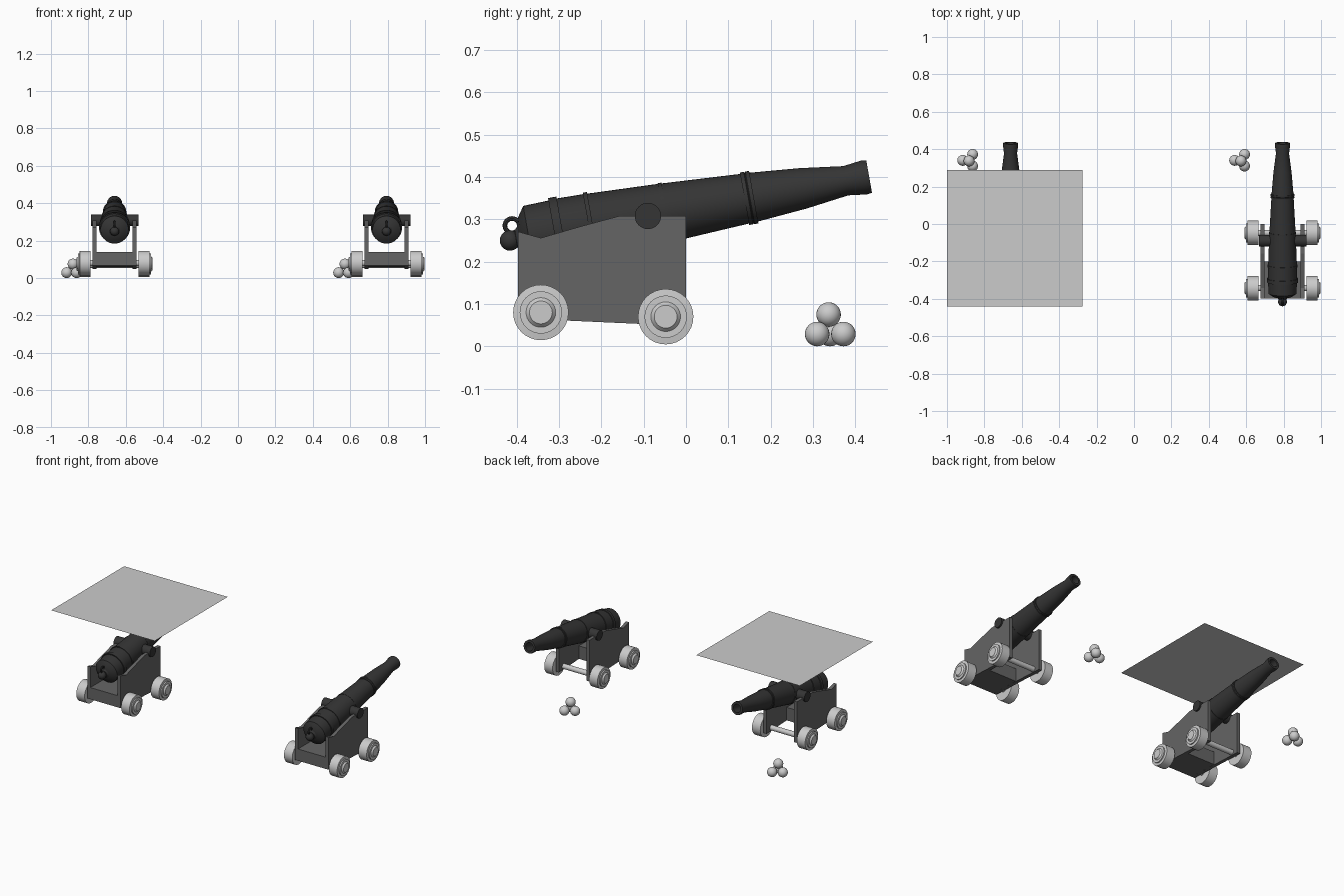
import bpy, bmesh, math
from mathutils import Matrix, Vector

if "Cube" in bpy.data.objects:
    bpy.data.objects.remove(bpy.data.objects["Cube"])

TILT = math.atan(0.178)
PIVOT = Vector((0, -0.09, 0.308))          # trunnion centre
CENTRES = {"left": -0.66, "right": 0.794}


def material(name, v):
    m = bpy.data.materials.new(name)
    m.diffuse_color = (v, v, v, 1)
    m.use_nodes = True
    m.node_tree.nodes["Principled BSDF"].inputs["Base Color"].default_value = m.diffuse_color
    return m


IRON = material("dark_iron", 0.035)
WOOD = material("dark_wood", 0.13)


def finish(name, bm, mat=None, smooth=True):
    bmesh.ops.recalc_face_normals(bm, faces=bm.faces)
    me = bpy.data.meshes.new(name)
    bm.to_mesh(me)
    bm.free()
    ob = bpy.data.objects.new(name, me)
    bpy.context.collection.objects.link(ob)
    if mat:
        me.materials.append(mat)
    if smooth:
        bpy.ops.object.select_all(action='DESELECT')
        ob.select_set(True)
        bpy.context.view_layer.objects.active = ob
        bpy.ops.object.shade_smooth_by_angle(angle=math.radians(30))
    return ob


def lathe(name, profile, matrix, mat=None, segs=32, closed=False):
    """Spin (radius, height) points around local z, then place."""
    bm = bmesh.new()
    vs = [bm.verts.new((r, 0, h)) for r, h in profile]
    pairs = list(zip(vs, vs[1:])) + ([(vs[-1], vs[0])] if closed else [])
    edges = [bm.edges.new(p) for p in pairs]
    bmesh.ops.spin(bm, geom=vs + edges, axis=(0, 0, 1), cent=(0, 0, 0),
                   angle=2 * math.pi, steps=segs, use_duplicate=False)
    bmesh.ops.remove_doubles(bm, verts=bm.verts, dist=1e-5)
    bm.transform(matrix)
    return finish(name, bm, mat)


def slab(name, outline, x0, x1, mat):
    """Extrude a (y, z) outline along x."""
    bm = bmesh.new()
    f = bm.faces.new([bm.verts.new((x0, y, z)) for y, z in outline])
    ext = bmesh.ops.extrude_face_region(bm, geom=[f])["geom"]
    bmesh.ops.translate(bm, vec=(x1 - x0, 0, 0),
                        verts=[v for v in ext if isinstance(v, bmesh.types.BMVert)])
    return finish(name, bm, mat, False)


def along_x(cx, y, z, side=1):
    return Matrix.Translation((cx, y, z)) @ Matrix.Rotation(side * math.pi / 2, 4, 'Y')


BARREL = [(0, -0.318), (0.022, -0.316), (0.03, -0.308), (0.05, -0.303), (0.075, -0.286),
          (0.077, -0.225), (0.083, -0.225), (0.083, -0.205), (0.0785, -0.205),
          (0.0775, -0.142), (0.081, -0.142), (0.081, -0.132), (0.077, -0.132),
          (0.0705, 0.036), (0.072, 0.036), (0.072, 0.045), (0.070, 0.045),
          (0.0595, 0.232), (0.063, 0.232), (0.063, 0.241), (0.061, 0.243), (0.063, 0.245),
          (0.063, 0.254), (0.0585, 0.254), (0.0485, 0.372), (0.035, 0.475),
          (0.0405, 0.518), (0.039, 0.531), (0.025, 0.531), (0.025, 0.40), (0, 0.40)]
CHEEK = [(-0.397, 0.271), (-0.343, 0.256), (-0.25, 0.283), (-0.157, 0.308),
         (0, 0.308), (0, 0.048), (-0.397, 0.066)]
FLOOR = [(-0.397, 0.14), (-0.2, 0.14), (-0.2, 0.058), (-0.397, 0.066)]
WHEEL = [(0, 0.128), (0.0655, 0.128), (0.0655, 0.186), (0.05, 0.188), (0.05, 0.195),
         (0.035, 0.195), (0.027, 0.204), (0, 0.204)]
AXLES = {"rear": (-0.343, 0.08), "front": (-0.048, 0.07)}
BALLS = [(-0.203, 0.372, 0.029), (-0.203, 0.31, 0.029),
         (-0.256, 0.34, 0.029), (-0.222, 0.337, 0.075)]

for tag, cx in CENTRES.items():
    # barrel, aligned to the tilted bore axis
    place = (Matrix.Translation(PIVOT + Vector((cx, 0, 0)))
             @ Matrix.Rotation(TILT, 4, 'X') @ Matrix.Rotation(-math.pi / 2, 4, 'X'))
    lathe(tag + "_barrel", BARREL, place, IRON, 40)

    # trunnions
    lathe(tag + "_trunnion", [(0, -0.127), (0.031, -0.127), (0.031, 0.127), (0, 0.127)],
          along_x(cx, PIVOT.y, PIVOT.z), IRON)

    # breech knob and rope ring
    bm = bmesh.new()
    bmesh.ops.create_uvsphere(bm, u_segments=20, v_segments=12, radius=0.024,
                              matrix=Matrix.Translation((cx, -0.416, 0.25)))
    finish(tag + "_breech_knob", bm, IRON)
    ring = [(0.017 + 0.0055 * math.cos(a * math.pi / 4), 0.0055 * math.sin(a * math.pi / 4))
            for a in range(8)]
    lathe(tag + "_breech_ring", ring, along_x(cx, -0.411, 0.285), IRON, 24, True)

    # carriage
    for side, s in (("l", -1), ("r", 1)):
        slab(f"{tag}_cheek_{side}", CHEEK, cx + s * 0.096, cx + s * 0.117, WOOD)
    slab(tag + "_carriage_floor", FLOOR, cx - 0.096, cx + 0.096, WOOD)

    # axles and wheels
    for end, (y, z) in AXLES.items():
        lathe(f"{tag}_{end}_axle", [(0, -0.13), (0.016, -0.13), (0.016, 0.13), (0, 0.13)],
              along_x(cx, y, z), None, 20)
        for side, s in (("l", -1), ("r", 1)):
            lathe(f"{tag}_{end}_wheel_{side}", WHEEL, along_x(cx, y, z, s))

    # stacked shot
    for i, (x, y, z) in enumerate(BALLS):
        bm = bmesh.new()
        bmesh.ops.create_uvsphere(bm, u_segments=24, v_segments=16, radius=0.029,
                                  matrix=Matrix.Translation((cx + x, y, z)))
        finish(f"{tag}_shot_{i + 1}", bm)

# flat sheet above the left gun
bm = bmesh.new()
bm.faces.new([bm.verts.new((x, y, 0.58)) for x, y in
              ((-1, -0.44), (-0.275, -0.44), (-0.275, 0.29), (-1, 0.29))])
finish("flat_sheet", bm, None, False)
